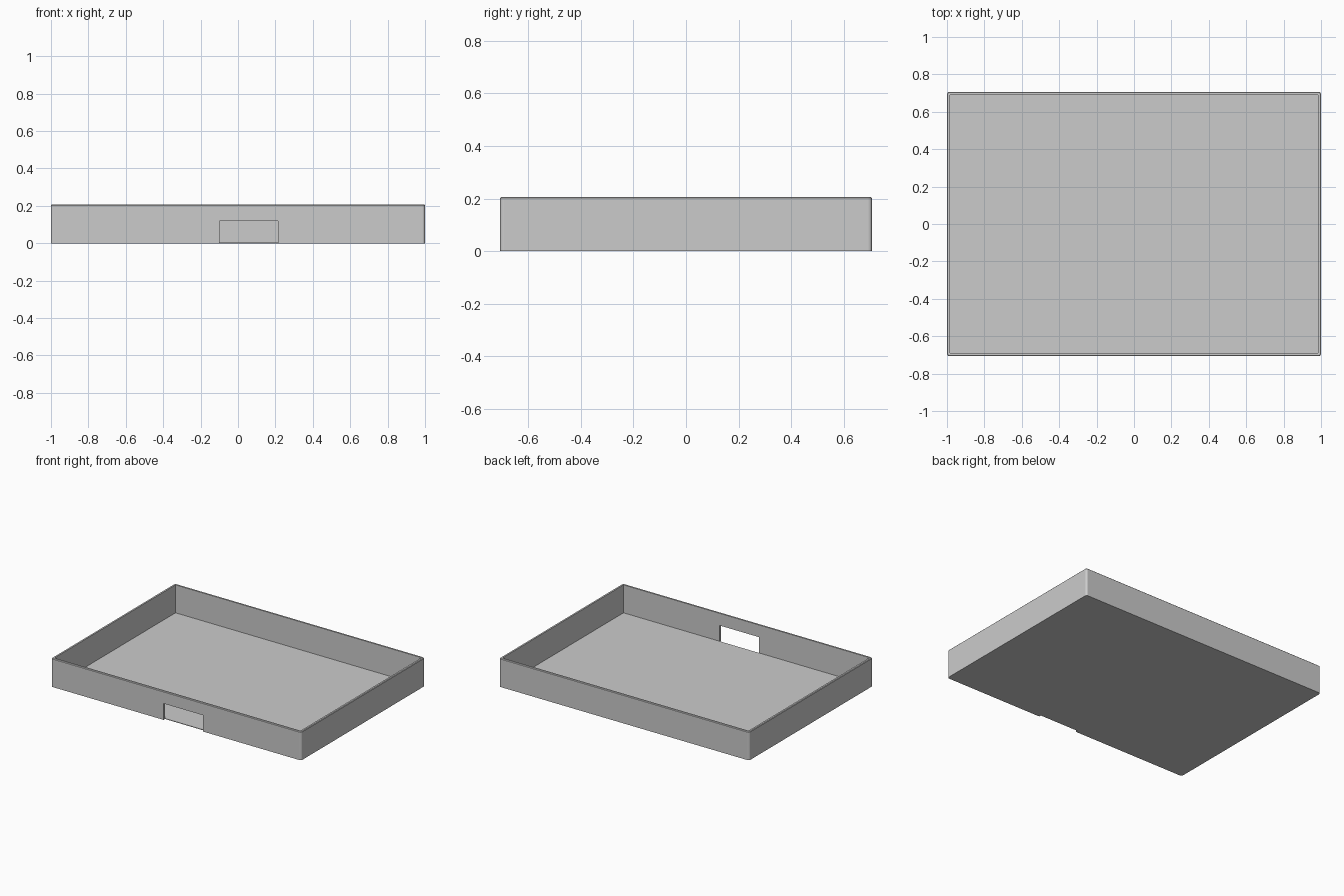
import bpy, bmesh

if "Cube" in bpy.data.objects:
    bpy.data.objects.remove(bpy.data.objects["Cube"])

HX, HY, H = 1.0, 0.707, 0.206   # outer half sizes and height
WALL, FLOOR = 0.016, 0.004      # wall and floor thickness


def box(name, lo, hi, corner=0.0, rim=0.0):
    """Box between two corners, with optional rounded uprights and softened top rim."""
    bm = bmesh.new()
    bmesh.ops.create_cube(bm, size=1)
    for v in bm.verts:
        v.co = [lo[i] + (v.co[i] + 0.5) * (hi[i] - lo[i]) for i in range(3)]
    if corner:
        uprights = [e for e in bm.edges if abs(e.verts[0].co.z - e.verts[1].co.z) > 1e-4]
        bmesh.ops.bevel(bm, geom=uprights, offset=corner, segments=5,
                        profile=0.5, affect='EDGES')
    if rim:
        top = [e for e in bm.edges if all(abs(v.co.z - hi[2]) < 1e-5 for v in e.verts)]
        bmesh.ops.bevel(bm, geom=top, offset=rim, segments=1, affect='EDGES')
    mesh = bpy.data.meshes.new(name)
    bm.to_mesh(mesh)
    bm.free()
    obj = bpy.data.objects.new(name, mesh)
    bpy.context.collection.objects.link(obj)
    return obj


def cut(target, cutter):
    mod = target.modifiers.new("cut", 'BOOLEAN')
    mod.operation, mod.solver, mod.object = 'DIFFERENCE', 'EXACT', cutter
    bpy.context.view_layer.objects.active = target
    bpy.ops.object.modifier_apply(modifier=mod.name)
    bpy.data.objects.remove(cutter)


# Walls: rounded outer block, hollowed right through
IX, IY = HX - WALL, HY - WALL
walls = box("tray_walls", (-HX, -HY, 0), (HX, HY, H), corner=0.014, rim=0.004)
cut(walls, box("hollow_cutter", (-IX, -IY, -0.1), (IX, IY, H + 0.1)))

# Off-centre opening at the foot of the front wall
cut(walls, box("opening_cutter", (-0.10, -HY - 0.1, -0.1), (0.215, -IY + 0.05, 0.118)))

# Thin floor inside the walls
box("tray_floor", (-IX, -IY, 0), (IX, IY, FLOOR))
